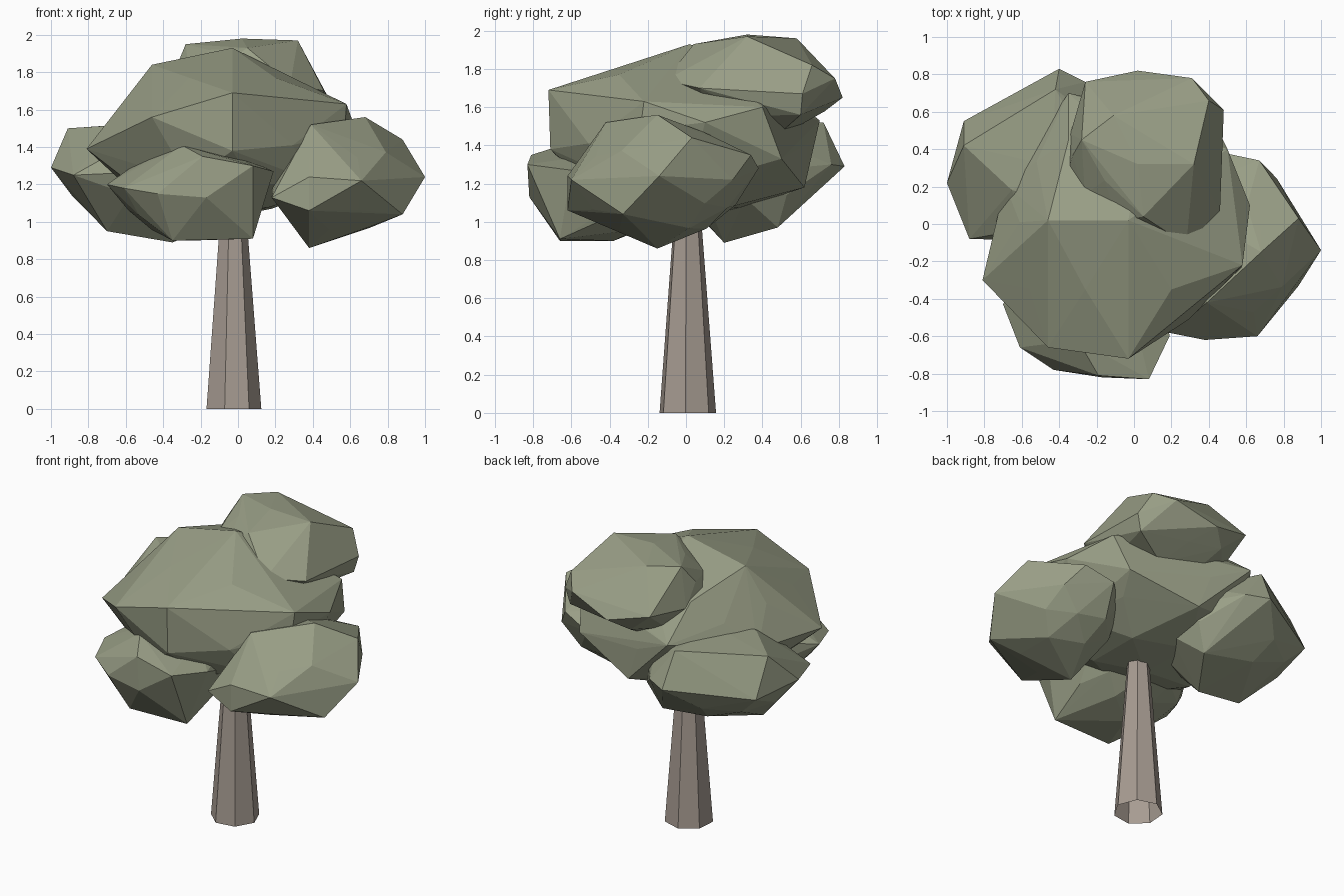
import bpy, bmesh, math, random
from mathutils import Vector, Matrix


def material(name, color):
    m = bpy.data.materials.new(name)
    m.diffuse_color = (*color, 1)
    return m


def finish(name, bm, mat):
    bmesh.ops.recalc_face_normals(bm, faces=bm.faces)
    me = bpy.data.meshes.new(name)
    bm.to_mesh(me)
    bm.free()
    me.materials.append(mat)
    ob = bpy.data.objects.new(name, me)
    bpy.context.collection.objects.link(ob)


def clump(name, lo, hi, seed, corners):
    """Jittered icosphere in a box, with nearest vertices pulled to corners."""
    rng = random.Random(seed)
    lo, hi = Vector(lo), Vector(hi)
    mid, half = (lo + hi) / 2, (hi - lo) / 2
    bm = bmesh.new()
    bmesh.ops.create_icosphere(bm, subdivisions=2, radius=1)
    for v in bm.verts:
        v.co = mid + v.co * half * rng.uniform(0.86, 0.97)
    free = list(bm.verts)
    for c in corners:
        c = Vector(c)
        v = min(free, key=lambda w: (w.co - c).length)
        v.co = c
        free.remove(v)
    # keep the clump one faceted convex lump
    hull = bmesh.ops.convex_hull(bm, input=bm.verts)
    spare = {e for k in ("geom_interior", "geom_unused") for e in hull[k]}
    bmesh.ops.delete(bm, geom=[e for e in spare if isinstance(e, bmesh.types.BMVert)],
                     context='VERTS')
    finish(name, bm, leaf)


leaf = material("leaf", (0.32, 0.345, 0.24))
bark = material("bark", (0.39, 0.335, 0.29))

# Trunk: open seven-sided taper
bm = bmesh.new()
bmesh.ops.create_cone(bm, cap_ends=False, segments=7, radius1=0.152, radius2=0.067, depth=1.1)
first = bm.verts[:][0].co
turn = Matrix.Rotation(math.radians(-4.1) - math.atan2(first.y, first.x), 4, 'Z')
bmesh.ops.transform(bm, matrix=Matrix.Translation((-0.027, 0.007, 0.55)) @ turn, verts=bm.verts)
finish("trunk", bm, bark)

# Central crown
clump("main_foliage", (-0.78, -0.70, 0.96), (0.62, 0.72, 1.86), 1, [
    (-0.03, -0.72, 1.69), (-0.03, -0.71, 1.38), (-0.46, -0.66, 1.56), (0.20, -0.35, 1.77),
    (-0.26, -0.35, 1.77), (-0.03, 0.02, 1.93), (-0.46, 0.02, 1.84), (0.58, -0.22, 1.63),
    (0.57, -0.24, 1.48), (-0.81, -0.30, 1.39), (0.62, 0.10, 1.52), (0.45, 0.50, 1.33),
    (0.00, 0.62, 1.18), (-0.35, 0.70, 1.53), (0.50, 0.40, 1.60), (-0.35, 0.45, 1.73)])

# Upper rear clump
clump("top_foliage", (-0.42, -0.08, 1.42), (0.47, 0.81, 1.97), 2, [
    (0.02, 0.32, 1.98), (0.32, 0.32, 1.97), (-0.28, 0.45, 1.95), (0.05, 0.04, 1.93),
    (-0.11, 0.58, 1.96), (0.28, -0.11, 1.74), (0.46, 0.07, 1.70), (0.48, 0.61, 1.67),
    (0.40, 0.66, 1.82), (0.31, 0.78, 1.75), (0.02, 0.82, 1.65), (-0.26, 0.76, 1.72),
    (0.45, 0.60, 1.56)])

# Right clump
clump("right_foliage", (0.15, -0.60, 0.90), (0.94, 0.36, 1.54), 3, [
    (0.68, -0.15, 1.56), (1.00, -0.14, 1.24), (0.88, -0.33, 1.04), (0.88, 0.03, 1.44),
    (0.38, -0.15, 0.86), (0.39, -0.42, 1.52), (0.38, -0.62, 1.24), (0.38, -0.62, 1.06),
    (0.66, -0.60, 1.22), (0.67, 0.34, 1.35), (0.18, -0.58, 1.13), (0.48, 0.38, 1.28)])

# Front clump
clump("front_foliage", (-0.68, -0.81, 0.91), (0.19, 0.04, 1.41), 4, [
    (-0.19, -0.81, 1.35), (0.08, -0.83, 1.30), (-0.61, -0.66, 1.18), (-0.43, -0.78, 1.15),
    (-0.17, -0.82, 1.13), (0.08, -0.66, 0.91), (-0.35, -0.66, 0.90), (-0.30, -0.62, 1.41),
    (0.19, -0.60, 1.27), (-0.70, -0.43, 1.20), (-0.25, -0.38, 0.90)])

# Left rear clump
clump("left_foliage", (-0.96, -0.12, 0.97), (0.08, 0.74, 1.57), 5, [
    (-1.00, 0.22, 1.29), (-0.91, 0.42, 1.50), (-0.91, 0.55, 1.25), (-0.40, 0.83, 1.29),
    (-0.42, 0.72, 1.52), (-0.88, -0.08, 1.25), (-0.70, 0.17, 0.95), (-0.35, 0.20, 0.89),
    (-0.26, 0.76, 1.30), (-0.16, 0.48, 0.97)])
